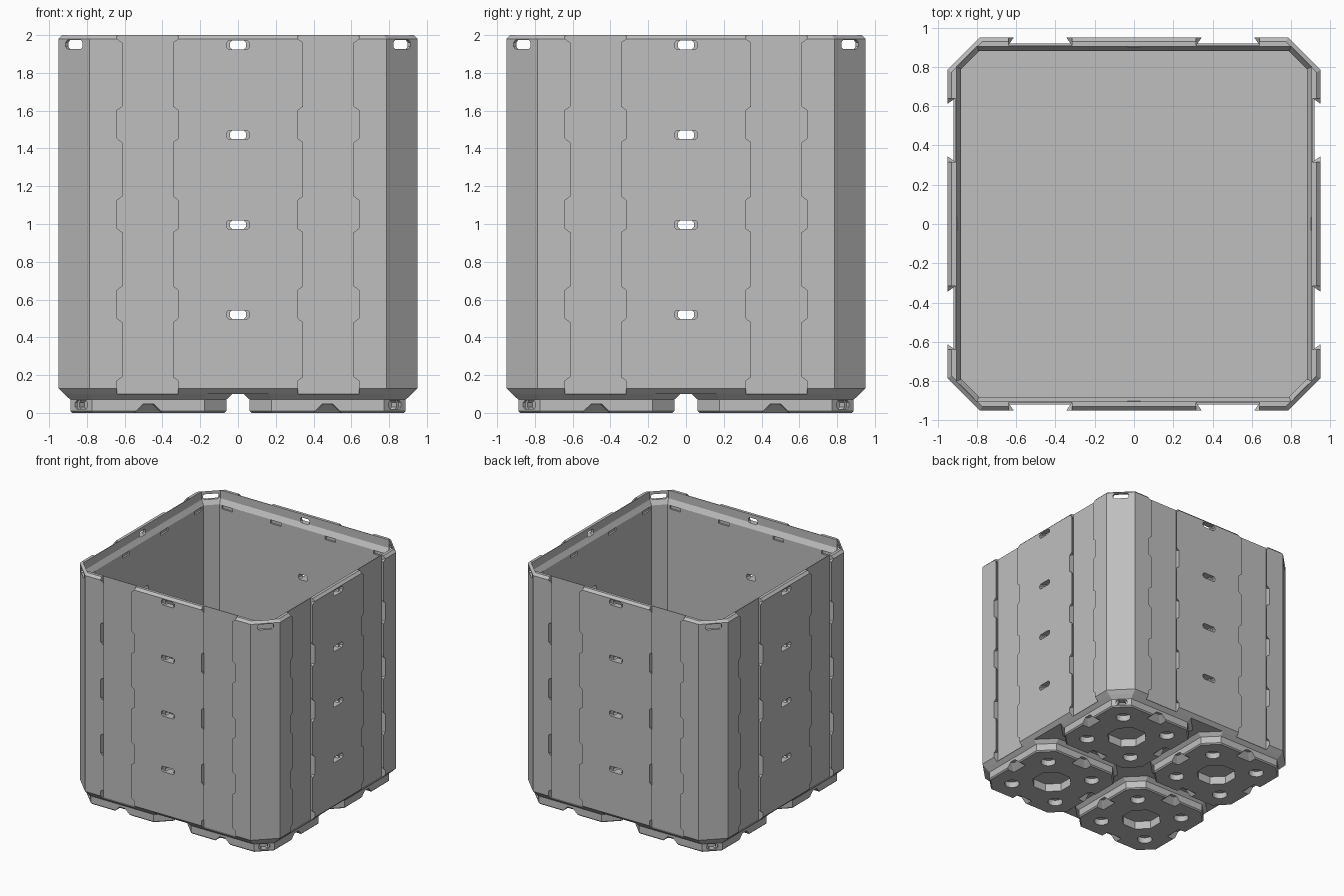
import bpy, bmesh, math
from mathutils import Matrix

if "Cube" in bpy.data.objects:
    bpy.data.objects.remove(bpy.data.objects["Cube"])

grey = bpy.data.materials.new("plain grey")
grey.use_nodes = True
colour = (0.52, 0.52, 0.52, 1)
grey.diffuse_color = colour
grey.node_tree.nodes["Principled BSDF"].inputs["Base Color"].default_value = colour

QUARTERS = [Matrix.Rotation(k * math.pi / 2, 4, 'Z') for k in range(4)]
DIAGONALS = [Matrix.Rotation((k + 0.5) * math.pi / 2, 4, 'Z') for k in range(4)]
MIRROR_X = Matrix.Scale(-1, 4, (1, 0, 0))


def loft(bm, rings, matrix=Matrix()):
    """Skin a closed solid through rings of equal point count."""
    rows = [[bm.verts.new(matrix @ Matrix.Translation(p).to_translation()) for p in r]
            for r in rings]
    n = len(rows[0])
    for a, b in zip(rows, rows[1:]):
        for i in range(n):
            j = (i + 1) % n
            bm.faces.new((a[i], a[j], b[j], b[i]))
    bm.faces.new(rows[0])
    bm.faces.new(rows[-1])


def octagon(h, c, z, cx=0, cy=0):
    """Square of half width h with corners cut by c."""
    b = h - c
    pts = [(h, -b), (h, b), (b, h), (-b, h), (-h, b), (-h, -b), (-b, -h), (b, -h)]
    return [(cx + x, cy + y, z) for x, y in pts]


def finish(name, bm, triangles=False):
    bmesh.ops.recalc_face_normals(bm, faces=bm.faces)
    if triangles:
        bmesh.ops.triangulate(bm, faces=bm.faces)
    mesh = bpy.data.meshes.new(name)
    bm.to_mesh(mesh)
    bm.free()
    mesh.materials.append(grey)
    obj = bpy.data.objects.new(name, mesh)
    bpy.context.collection.objects.link(obj)
    return obj


def cut(target, bm, triangles=False):
    cutter = finish("cutter", bm, triangles)
    cutter.hide_render = True
    mod = target.modifiers.new("cut", 'BOOLEAN')
    mod.operation = 'DIFFERENCE'
    mod.solver = 'EXACT'
    mod.object = cutter
    bpy.context.view_layer.objects.active = target
    bpy.ops.object.modifier_apply(modifier=mod.name)
    bpy.data.objects.remove(cutter)


def slot(bm, z, face, wide, narrow, back, matrix):
    """Stepped lozenge slot entering from the -y face."""
    def ring(y, w, h=0.023, e=0.012):
        pts = [(w, h - e), (w - e, h), (e - w, h), (-w, h - e),
               (-w, e - h), (e - w, -h), (w - e, -h), (w, e - h)]
        return [(x, -y, z + v) for x, v in pts]
    loft(bm, [ring(face + 0.02, wide), ring(face - 0.025, wide),
              ring(face - 0.025, narrow), ring(back, narrow)], matrix)


# Outer shell with a chamfered foot and rim
bm = bmesh.new()
loft(bm, [octagon(0.92, 0.14, 0.10), octagon(0.95, 0.165, 0.13),
          octagon(0.95, 0.165, 1.98), octagon(0.93, 0.157, 2.0)])
body = finish("bin_body", bm)

# Hollow interior with a stepped stacking lip
bm = bmesh.new()
loft(bm, [octagon(0.88, 0.09, 0.13), octagon(0.88, 0.09, 1.89),
          octagon(0.905, 0.105, 1.93), octagon(0.905, 0.105, 2.1)])
cut(body, bm)

# Vertical dovetail channels, opened out at regular notches
levels = [(0.05, 0), (0.16, 0), (0.19, 1)]
for b in (0.48, 0.956, 1.432):
    levels += [(b, 1), (b + 0.03, 0), (b + 0.16, 0), (b + 0.19, 1)]
levels += [(1.96, 1), (1.99, 0), (2.05, 0)]
rings = []
for z, lip in levels:
    s = 0.042 * lip
    rings.append([(0.317 + s, -0.97, z), (0.64 - s, -0.97, z),
                  (0.64, -0.91, z), (0.317, -0.91, z)])
bm = bmesh.new()
for q in QUARTERS:
    loft(bm, rings, q)
    loft(bm, rings, q @ MIRROR_X)
cut(body, bm, True)

# Slots up the middle of each wall and at the top of each corner
bm = bmesh.new()
for q in QUARTERS:
    for k in range(4):
        slot(bm, 0.52 + 0.476 * k, 0.95, 0.062, 0.043, 0.85, q)
for d in DIAGONALS:
    slot(bm, 1.95, 1.227, 0.064, 0.045, 1.14, d)
cut(body, bm)

# Small catch recesses inside the rim
bm = bmesh.new()
for q in QUARTERS:
    for x in (-0.72, -0.26, 0.26, 0.72):
        bmesh.ops.create_cube(bm, size=1, matrix=q @ Matrix.Translation((x, -0.875, 1.87))
                              @ Matrix.Diagonal((0.1, 0.04, 0.03, 1)))
cut(body, bm)

# Four feet, each with magnet holes, a centre socket and pry notches
C = 0.475
for side, q, d in zip(("front_right", "front_left", "back_left", "back_right"),
                      QUARTERS, DIAGONALS):
    p = q @ Matrix.Translation((-C, -C, 0))
    bm = bmesh.new()
    loft(bm, [octagon(0.403, 0.11, 0), octagon(0.413, 0.115, 0.01),
              octagon(0.413, 0.115, 0.07), octagon(0.445, 0.14, 0.10)], p)
    foot = finish(side + "_foot", bm)

    bm = bmesh.new()
    for r in QUARTERS:
        bmesh.ops.create_cone(bm, cap_ends=True, segments=24, radius1=0.06, radius2=0.06,
                              depth=0.1, matrix=p @ r @ Matrix.Translation((0.23, 0.23, 0)))
        loft(bm, [octagon(0.095, 0.01, -0.02, 0, -0.413),
                  octagon(0.027, 0.01, 0.048, 0, -0.413)], p @ r)
    loft(bm, [octagon(0.15, 0.088, -0.02), octagon(0.15, 0.088, 0.07)], p)
    # Slot through the outermost corner
    slot(bm, 0.043, 1.183, 0.045, 0.03, 1.12, q @ Matrix.Rotation(-math.pi / 4, 4, 'Z'))
    cut(foot, bm)
